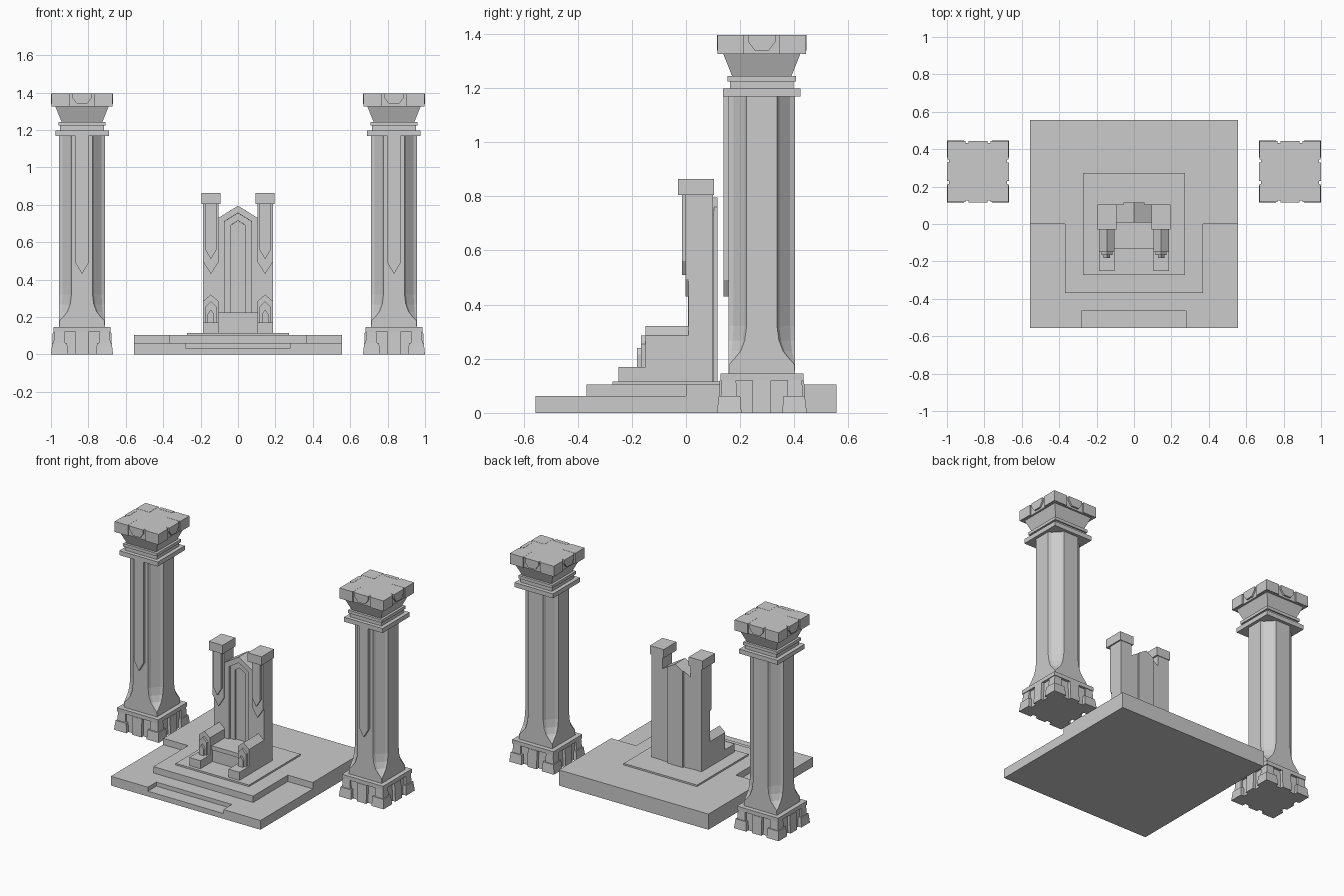
import bpy, bmesh, math
from mathutils import Matrix, Vector

if "Cube" in bpy.data.objects:
    bpy.data.objects.remove(bpy.data.objects["Cube"])

COL = Vector((0.834, 0.28, 0))   # column centre, mirrored to -x


def loft(bm, rings):
    """Closed solid through rings of equal vertex count."""
    vs = [[bm.verts.new(p) for p in r] for r in rings]
    n = len(vs[0])
    for a, b in zip(vs, vs[1:]):
        for i in range(n):
            bm.faces.new((a[i], a[(i + 1) % n], b[(i + 1) % n], b[i]))
    bm.faces.new(vs[0][::-1])
    return bm.faces.new(vs[-1])


def finish(name, bm, mirror=False, around=False, at=None):
    if around:   # repeat on the four sides of the column
        bmesh.ops.spin(bm, geom=bm.verts[:] + bm.edges[:] + bm.faces[:], cent=(0, 0, 0),
                       axis=(0, 0, 1), angle=math.radians(270), steps=3, use_duplicate=True)
    if at:
        bmesh.ops.translate(bm, verts=bm.verts, vec=at)
    bmesh.ops.recalc_face_normals(bm, faces=bm.faces)
    me = bpy.data.meshes.new(name)
    bm.to_mesh(me)
    bm.free()
    ob = bpy.data.objects.new(name, me)
    bpy.context.collection.objects.link(ob)
    if mirror:
        ob.modifiers.new("mirror", 'MIRROR').use_axis[0] = True
    return ob


def rect(x0, x1, y0, y1, z):
    return [(x0, y0, z), (x1, y0, z), (x1, y1, z), (x0, y1, z)]


def box(name, x0, x1, y0, y1, z0, z1, **k):
    bm = bmesh.new()
    loft(bm, [rect(x0, x1, y0, y1, z0), rect(x0, x1, y0, y1, z1)])
    return finish(name, bm, **k)


def slab(name, pts, z0, z1):
    bm = bmesh.new()
    loft(bm, [[(x, y, z) for x, y in pts] for z in (z0, z1)])
    return finish(name, bm)


def plate(name, pts, y0, y1, **k):
    """Front (x, z) outline extruded in y."""
    bm = bmesh.new()
    loft(bm, [[(x, y, z) for x, z in pts] for y in (y1, y0)])
    return finish(name, bm, **k)


def house(cx, w, z0, zs, za):
    return [(cx - w, z0), (cx + w, z0), (cx + w, zs), (cx, za), (cx - w, zs)]


def squares(name, levels, **k):
    bm = bmesh.new()
    loft(bm, [rect(-h, h, -h, h, z) for h, z in levels])
    return finish(name, bm, **k)


# Stepped dais with a sunken front step and raised rear half
B = 0.555
box("dais_bottom", -B, B, -B, B, 0, 0.035)
slab("dais_lower", [(-B, -B), (-0.28, -B), (-0.28, -0.465), (0.28, -0.465),
                    (0.28, -B), (B, -B), (B, B), (-B, B)], 0.035, 0.062)
slab("dais_upper", [(-0.37, -0.368), (0.37, -0.368), (0.37, 0), (B, 0),
                    (B, B), (-B, B), (-B, 0), (-0.37, 0)], 0.062, 0.105)
box("dais_top", -0.272, 0.272, -0.272, 0.272, 0.105, 0.116)

# Seat
box("seat_base", -0.107, 0.107, -0.122, 0.05, 0.11, 0.197)
box("seat", -0.107, 0.107, -0.13, 0.05, 0.197, 0.225)

# Backrest with nested recessed panels
bm = bmesh.new()
front = loft(bm, [[(x, y, z) for x, z in house(0, 0.105, 0.11, 0.73, 0.795)]
                  for y in (0.104, 0.008)])
bmesh.ops.recalc_face_normals(bm, faces=bm.faces)
for width in (0.033, 0.034):
    bmesh.ops.inset_region(bm, faces=[front], thickness=width, use_even_offset=True)
    bmesh.ops.inset_region(bm, faces=[front], thickness=0.0005, depth=-0.013,
                           use_even_offset=True)
finish("backrest", bm)
plate("backrest_rear_rib", house(0, 0.057, 0.11, 0.76, 0.795), 0.10, 0.116)

# Side towers with layered pointed panels
T = 0.145
box("tower", 0.104, 0.186, 0.01, 0.1, 0.11, 0.81, mirror=True)
plate("tower_panel", house(T, 0.041, 0.81, 0.495, 0.43), -0.002, 0.02, mirror=True)
plate("tower_front_panel", house(T, 0.03, 0.81, 0.56, 0.51), -0.015, 0.01, mirror=True)
box("tower_cap", 0.093, 0.195, -0.03, 0.104, 0.805, 0.863, mirror=True)

# Gabled arms with pointed front plates and foot blocks
plate("arm", house(T, 0.041, 0.11, 0.285, 0.32), -0.15, 0.05, mirror=True)
plate("arm_plate", house(T, 0.029, 0.16, 0.255, 0.285), -0.166, -0.14, mirror=True)
plate("arm_front_plate", house(T, 0.017, 0.16, 0.215, 0.24), -0.181, -0.15, mirror=True)
box("arm_foot", 0.104, 0.186, -0.25, -0.1, 0.11, 0.17, mirror=True)

# Column base: core, slab, corner feet and middle blocks
squares("column_base", [(0.142, 0), (0.136, 0.125)], mirror=True, at=COL)
squares("column_base_slab", [(0.153, 0.12), (0.153, 0.146)], mirror=True, at=COL)
bm = bmesh.new()
loft(bm, [rect(0.075, 0.166, 0.075, 0.166, 0), rect(0.08, 0.159, 0.08, 0.159, 0.062)])
loft(bm, [rect(0.092, 0.152, 0.092, 0.152, 0.06), rect(0.095, 0.148, 0.095, 0.148, 0.122)])
finish("column_feet", bm, mirror=True, around=True, at=COL)
bm = bmesh.new()
loft(bm, [rect(-0.034, 0.034, -0.162, -0.1, 0), rect(-0.034, 0.034, -0.156, -0.1, 0.12)])
finish("column_base_blocks", bm, mirror=True, around=True, at=COL)


# Shaft with stopped, slightly sunken chamfers
def shaft_ring(h, c, z):
    corner = [(h - c, h), (h - 0.87 * c, h - 0.27 * c), ]
    corner = corner + [(y, x) for x, y in reversed(corner)]
    pts = []
    for k in range(4):
        rot = Matrix.Rotation(-k * math.pi / 2, 3, 'Z')
        pts += [rot @ Vector((x, y, z)) for x, y in corner]
    return pts


bm = bmesh.new()
loft(bm, [shaft_ring(0.123, c, z) for c, z in
          ((0.001, 0.14), (0.002, 0.178), (0.022, 0.2), (0.045, 0.228),
           (0.06, 0.268), (0.067, 0.32), (0.067, 1.18))])
finish("column_shaft", bm, mirror=True, at=COL)
plate("column_front_panel", house(0, 0.035, 1.18, 0.49, 0.43), -0.141, -0.11,
      mirror=True, at=COL)

# Capital: rings, flare and top block
squares("capital_ring", [(0.143, 1.168), (0.143, 1.198)], mirror=True, at=COL)
squares("capital_neck", [(0.117, 1.19), (0.117, 1.23)], mirror=True, at=COL)
squares("capital_collar", [(0.126, 1.224), (0.126, 1.244)], mirror=True, at=COL)
squares("capital_flare", [(0.108, 1.24), (0.144, 1.33)], mirror=True, at=COL)
squares("capital_block", [(0.154, 1.325), (0.154, 1.395)], mirror=True, at=COL)
plate("capital_shields", [(-0.026, 1.338), (0.026, 1.338), (0.05, 1.37), (0.05, 1.396),
                          (-0.05, 1.396), (-0.05, 1.37)],
      -0.165, -0.14, mirror=True, around=True, at=COL)
bm = bmesh.new()
loft(bm, [rect(0.066, 0.163, 0.066, 0.163, z) for z in (1.326, 1.396)])
finish("capital_corners", bm, mirror=True, around=True, at=COL)
